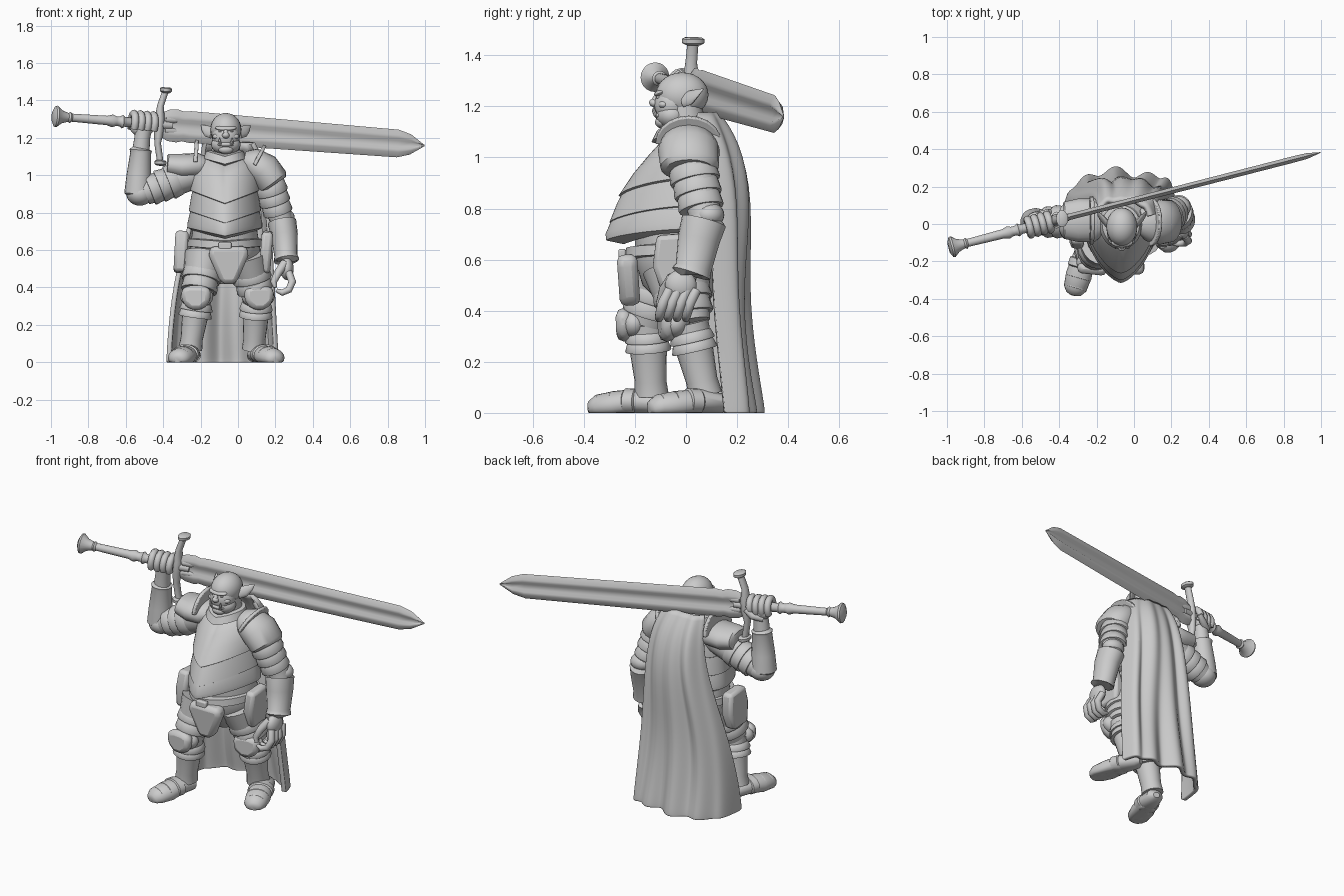
import bpy, bmesh, math
from math import sin, cos, pi, radians
from mathutils import Vector, Matrix

if "Cube" in bpy.data.objects:
    bpy.data.objects.remove(bpy.data.objects["Cube"])

grey = bpy.data.materials.new("plain_grey")
grey.use_nodes = True
grey.diffuse_color = (0.6, 0.6, 0.6, 1)
grey.node_tree.nodes["Principled BSDF"].inputs["Base Color"].default_value = (0.6, 0.6, 0.6, 1)
parts = []


def finish(name, bm):
    bmesh.ops.recalc_face_normals(bm, faces=bm.faces)
    me = bpy.data.meshes.new(name)
    bm.to_mesh(me)
    bm.free()
    me.materials.append(grey)
    ob = bpy.data.objects.new(name, me)
    bpy.context.collection.objects.link(ob)
    parts.append(ob)
    return ob


def loft(name, rings, closed=True):
    bm = bmesh.new()
    vs = [[bm.verts.new(p) for p in r] for r in rings]
    n = len(vs[0])
    for a, b in zip(vs, vs[1:]):
        for i in range(n if closed else n - 1):
            j = (i + 1) % n
            bm.faces.new((a[i], a[j], b[j], b[i]))
    if closed:
        bm.faces.new(vs[0])
        bm.faces.new(vs[-1])
    return finish(name, bm)


def tube(name, path, wide=1.0, n=20, ref=(0, 1, 0), floor=False):
    """Round section swept along (x, y, z, radius) points."""
    pts = [Vector(p[:3]) for p in path]
    rings = []
    for i, p in enumerate(pts):
        t = (pts[min(i + 1, len(pts) - 1)] - pts[max(i - 1, 0)]).normalized()
        v = Vector(ref)
        v = (v - t * v.dot(t)).normalized()
        u = v.cross(t)
        ring = [p + path[i][3] * (cos(2 * pi * k / n) * u + wide * sin(2 * pi * k / n) * v) for k in range(n)]
        if floor:
            for q in ring:
                q.z = max(q.z, 0)
        rings.append(ring)
    return loft(name, rings)


def ball(name, loc, size, tilt=0):
    bm = bmesh.new()
    m = Matrix.Translation(loc) @ Matrix.Rotation(tilt, 4, 'X') @ Matrix.Diagonal((*size, 1))
    bmesh.ops.create_uvsphere(bm, u_segments=24, v_segments=14, radius=1, matrix=m)
    return finish(name, bm)


def lames(name, a, b, r0, r1, count, wide=1.0):
    """Overlapping flared armour bands from a to b."""
    a, b = Vector(a), Vector(b)
    for i in range(count):
        path = []
        for k, s in ((-.15, .85), (.1, .97), (.9, 1.08), (1.02, 1.06), (1.04, .85)):
            t = (i + k) / count
            path.append((*a.lerp(b, t), (r0 + (r1 - r0) * t) * s))
        tube(f"{name}_{i + 1}", path, wide)


def plate(name, pts, loc, yaw=0, lean=0, depth=.03, bevel=.008):
    """Upright extruded outline; yaw 0 faces the front."""
    m = Matrix.Translation(loc) @ Matrix.Rotation(radians(yaw), 4, 'Z') @ Matrix.Rotation(radians(90 + lean), 4, 'X')
    bm = bmesh.new()
    f = bm.faces.new([bm.verts.new((x, y, -depth / 2)) for x, y in pts])
    ext = bmesh.ops.extrude_face_region(bm, geom=[f])["geom"]
    bmesh.ops.translate(bm, verts=[g for g in ext if isinstance(g, bmesh.types.BMVert)], vec=(0, 0, depth))
    bm.transform(m)
    ob = finish(name, bm)
    mod = ob.modifiers.new("bevel", 'BEVEL')
    mod.width, mod.segments = bevel, 2
    return ob


CX = -.07


def body(name, rows, v=0, e=1.3, n=48):
    """Torso shell from (z, half width, front, back); v dips the front edge, e sharpens the keel."""
    rings = []
    for z, rx, f, b in rows:
        ring = []
        for k in range(n):
            c, s = cos(2 * pi * k / n), sin(2 * pi * k / n)
            q = e if s < 0 else 1
            dip = v * (1 - abs(c) ** q) if s < 0 else 0
            ring.append((CX + rx * math.copysign(abs(c) ** q, c),
                         -f * abs(s) ** q if s < 0 else b * s, z - dip))
        rings.append(ring)
    return loft(name, rings)


# Torso armour, belt and hips
body("chest_plate", [(1.12, .09, .1, .09), (1.07, .15, .15, .13), (1.0, .182, .21, .14), (.92, .187, .264, .15), (.91, .17, .24, .13)], .07)
body("middle_plate", [(.95, .165, .235, .13), (.89, .18, .268, .14), (.81, .193, .3, .15), (.8, .175, .27, .13)], .065)
body("belly_plate", [(.85, .175, .265, .13), (.8, .187, .292, .14), (.745, .2, .315, .15), (.72, .2, .312, .15), (.705, .175, .24, .13)], .045)
body("hips", [(.72, .17, .2, .13), (.6, .19, .2, .14), (.5, .16, .17, .13), (.42, .07, .09, .08)], 0, 1)
body("belt", [(.665, .17, .2, .13), (.66, .195, .235, .15), (.62, .2, .24, .15), (.615, .17, .2, .13)], .015, 1)
body("collar", [(1.08, .09, .1, .09), (1.09, .115, .135, .11), (1.13, .1, .115, .1), (1.135, .08, .09, .08)], .03, 1)
plate("belt_buckle", [(-.035, -.02), (.035, -.02), (.035, .02), (-.035, .02)], (CX, -.25, .622))
plate("groin_plate", [(-.1, .1), (.1, .1), (.105, .05), (.045, -.09), (.02, -.1), (-.02, -.1), (-.045, -.09), (-.105, .05)],
      (CX + .02, -.225, .52), 0, 4, .08, .025)
tasset = [(-.075, .11), (.065, .12), (.09, .02), (.075, -.1), (-.055, -.11), (-.09, -.01)]
plate("left_tasset", tasset, (.15, -.04, .585), 90, 4, .06, .018)
plate("right_tasset", tasset, (-.305, -.04, .585), -90, -3, .07, .018)

# Head
ball("skull", (-.065, -.015, 1.245), (.083, .103, .088))
ball("face", (-.065, -.055, 1.205), (.074, .07, .075))
ball("jaw", (-.065, -.055, 1.165), (.079, .064, .055))
ball("brow", (-.065, -.1, 1.253), (.058, .026, .013), .3)
ball("nose", (-.065, -.125, 1.213), (.02, .02, .016), -.3)
tube("nose_bridge", [(-.065, -.108, 1.25, .01), (-.065, -.128, 1.215, .014)], 1, 10)
ball("lower_lip", (-.065, -.106, 1.165), (.045, .02, .013))
ball("chin", (-.065, -.095, 1.138), (.04, .026, .024))
tube("neck", [(-.065, .01, 1.06, .08), (-.065, -.01, 1.2, .072)])
for s, side in ((1, "left"), (-1, "right")):
    x = -.065
    tube(side + "_ear", [(x + s * .07, -.01, 1.225, .03), (x + s * .095, .02, 1.235, .032),
                         (x + s * .115, .045, 1.252, .02), (x + s * .13, .068, 1.268, .003)], .45, 12)
    tube(side + "_tusk", [(x + s * .03, -.118, 1.165, .009), (x + s * .034, -.127, 1.185, .007), (x + s * .034, -.124, 1.202, .001)], 1, 8)
    ball(side + "_cheek", (x + s * .045, -.088, 1.207), (.026, .02, .016))
    ball(side + "_eye", (x + s * .028, -.107, 1.235), (.012, .009, .006))


# Legs: thigh, knee armour, greave and layered shoe
def leg(side, hip, knee, ankle, heel, toe):
    hip, knee, ankle, heel, toe = map(Vector, (hip, knee, ankle, heel, toe))
    tube(side + "_thigh", [(*hip, .115), (*hip.lerp(knee, .4), .1), (*knee, .075)], 1.15)
    lames(side + "_thigh_band", hip.lerp(knee, .35), hip.lerp(knee, .85), .105, .09, 2, 1.1)
    tube(side + "_greave", [(*knee, .075), (*knee.lerp(ankle, .35), .07), (*knee.lerp(ankle, .8), .059), (*ankle, .064)], 1.05)
    lames(side + "_knee_band", knee.lerp(ankle, .12), knee.lerp(ankle, .38), .082, .084, 2)
    d = (toe - heel).normalized()
    face = Vector((d.x * .4, -1, 0)).normalized()
    yaw = math.degrees(math.atan2(face.x, -face.y))
    plate(side + "_knee_cap", [(-.08, .045), (-.03, .06), (.03, .06), (.08, .045), (.075, -.03), (.03, -.07), (-.03, -.07), (-.075, -.03)],
          knee + face * .085, yaw, 0, .06, .025)
    ball(side + "_knee", knee + face * .05, (.088, .055, .06))
    up = Vector((0, 0, 1))
    L = (toe - heel).length
    spots = ((0, .03, .02), (.08, .036, .05), (.35, .045, .062), (.65, .03, .07), (.88, .022, .062), (.97, .014, .042), (1, .012, .02))
    tube(side + "_shoe", [(*(heel + d * L * t + up * h), r) for t, h, r in spots], .8, 20, (0, 0, 1), True)
    for i, t in enumerate((.38, .56, .74)):
        h, r = .044 - .03 * (t - .38), .073 - .008 * i
        tube(f"{side}_shoe_band_{i + 1}", [(*(heel + d * L * (t + k) + up * h), r * s)
             for k, s in ((-.02, .85), (0, .98), (.13, 1.0), (.15, .85))], .72, 20, (0, 0, 1), True)


leg("right", (-.175, -.09, .57), (-.215, -.155, .35), (-.255, -.135, .07), (-.24, -.08, 0), (-.325, -.38, 0))
leg("left", (.045, -.04, .57), (.1, .01, .35), (.085, .075, .07), (.085, .165, 0), (.205, -.145, 0))

# Lowered left arm
ridge = [(.13 * cos(pi * k / 10), .12 * sin(pi * k / 10)) for k in range(11)]
tube("left_pauldron", [(.03, .01, 1.08, .05), (.07, .01, 1.07, .08), (.135, .01, 1.03, .094), (.185, .015, .965, .09), (.195, .015, .95, .075)], 1.28)
plate("left_shoulder_ridge", ridge, (.088, .01, 1.055), 90, 28, .02, .005)
tube("left_upper_arm", [(.15, .02, 1.02, .085), (.19, .05, .88, .078), (.23, .075, .77, .062), (.245, .05, .66, .06)])
lames("left_arm_band", (.165, .025, .96), (.215, .06, .8), .086, .074, 3, 1.12)
ball("left_elbow", (.235, .09, .775), (.068, .06, .05))
tube("left_bracer", [(.235, .07, .755, .06), (.235, .07, .75, .077), (.248, .05, .68, .072), (.256, .03, .57, .062), (.26, .02, .545, .068), (.26, .02, .54, .045)], 1.15)
ball("left_palm", (.262, -.02, .5), (.036, .062, .06), -.3)
for i in range(4):
    y = -.09 + .035 * i
    tube(f"left_finger_{i + 1}", [(.272, y + .025, .48, .02), (.29, y, .43, .021), (.272, y - .012, .388, .019), (.235, y - .015, .372, .017), (.205, y - .015, .385, .01)], 1, 10)
tube("left_thumb", [(.25, -.05, .53, .024), (.215, -.085, .48, .022), (.19, -.1, .43, .018), (.2, -.105, .4, .01)], 1, 10)

# Raised right arm
tube("right_pauldron", [(-.17, .02, 1.05, .05), (-.21, .02, 1.05, .07), (-.3, .02, 1.045, .07), (-.375, .02, 1.055, .06), (-.38, .02, 1.055, .05)], 1.65)
plate("right_shoulder_ridge", ridge, (-.228, .02, 1.07), -90, -4, .022, .005)
tube("right_upper_arm", [(-.2, .02, 1.02, .08), (-.35, .015, .97, .085), (-.5, .01, .91, .07)])
lames("right_arm_band", (-.32, .015, .98), (-.47, .01, .92), .09, .078, 3)
ball("right_elbow", (-.525, .01, .9), (.072, .075, .062))
tube("right_bracer", [(-.53, .01, .89, .05), (-.535, .01, .905, .073), (-.53, .008, 1.0, .066), (-.52, .005, 1.12, .056), (-.52, .005, 1.135, .06), (-.518, .005, 1.145, .045)])
tube("right_wrist", [(-.52, .005, 1.12, .047), (-.512, .003, 1.2, .042), (-.5, 0, 1.27, .045)])

# Greatsword, laid out in its own frame: along, up, out
origin = Vector((-.99, -.127, 1.316))
along = Vector((1.97, .505, -.156)).normalized()
up = (Vector((0, 0, 1)) - along * along.z).normalized()
out = up.cross(along)


def sw(s, h=0, t=0):
    return origin + along * s + up * h + out * t


def shaft(name, profile):
    tube(name, [(*sw(s), r) for s, r in profile])


shaft("pommel", [(0, .03), (.012, .055), (.022, .058), (.05, .035), (.085, .024), (.095, .03), (.105, .022)])
shaft("grip", [(.08, .021), (.3, .025), (.33, .034), (.35, .026), (.37, .026), (.385, .036), (.4, .026), (.6, .026), (.66, .02)])
section = ((1, 0), (.62, .017), (.4, .017), (.2, .007), (-.2, .007), (-.4, .017), (-.62, .017), (-1, 0))
loop = list(section) + [(h, -t) for h, t in reversed(section[1:-1])]
stations = ((.61, .07, 1), (.64, .084, 1), (.69, .088, 1), (.72, .079, 1), (.76, .085, 1), (1.91, .074, 1), (1.98, .054, .9), (2.058, .003, .1))
loft("blade", [[sw(s, h * w, t * k) for h, t in loop] for s, w, k in stations])
for h in (-.03, .03):
    tube("blade_langet", [(*sw(.62, h), .022), (*sw(.67, h), .018), (*sw(.72, h * 1.2), .004)], 1, 10)
tube("crossguard", [(*sw(s, h), r) for s, h, r in ((.61, -.2, .017), (.588, -.1, .018), (.59, -.035, .026), (.59, .035, .026), (.588, .1, .018), (.612, .19, .017))], 1.3, 14)
for h, end in ((.185, "top"), (-.205, "bottom")):
    tube(f"guard_{end}_cap", [(*sw(.612, h + k), r) for k, r in ((-.014, .02), (-.006, .031), (.01, .032), (.016, .024))], 1.4)

# Right hand wrapped round the grip
ball("right_palm", sw(.5, -.025, .012), (.065, .04, .045))
for i in range(4):
    s = .445 + .036 * i
    arc = [radians(-130 + 26 * k) for k in range(11)]
    tube(f"right_finger_{i + 1}", [(*sw(s, .049 * cos(a), .044 * sin(a)), .02) for a in arc], 1, 10, tuple(along))
tube("right_thumb", [(*sw(s, h, t), r) for s, h, t, r in ((.48, -.06, .03, .022), (.54, -.04, .05, .021), (.575, -.005, .052, .015))], 1, 10, (0, 0, 1))

# Cape: rows of (height, right edge, left edge, back, right wrap, left wrap, fold depth)
rows = ((1.17, -.18, .08, .12, .04, .08, .004), (1.06, -.195, .14, .195, .07, .13, .01), (.84, -.225, .16, .245, .11, .14, .016),
        (.48, -.325, .18, .21, .13, .09, .022), (.2, -.36, .195, .235, .21, .08, .026), (.02, -.37, .205, .265, .26, .09, .028), (0, -.37, .205, .265, .26, .09, .028))
sheet = []
for z, x0, x1, yb, wrap_r, wrap_l, fold in rows:
    line = []
    for k in range(73):
        u = k / 72
        bend = sin((u - .5) * 2.6) / sin(1.3)
        wave = sin(u * 29 + z * 1.5) * .65 + sin(u * 17 - z * 2) * .5
        wrap = wrap_r * abs(2 * u - 1) ** 3.5 if u < .5 else wrap_l * abs(2 * u - 1) ** 2.5
        line.append(((x0 + x1) / 2 + bend * (x1 - x0) / 2, yb - wrap + fold * wave, z))
    sheet.append(line)
cape = loft("cape", sheet, closed=False)
sub = cape.modifiers.new("smooth", 'SUBSURF')
sub.levels = sub.render_levels = 2
sol = cape.modifiers.new("thickness", 'SOLIDIFY')
sol.thickness, sol.offset = .025, 0

# Smooth shading with sharp armour edges
bpy.ops.object.select_all(action='DESELECT')
for ob in parts:
    ob.select_set(True)
bpy.context.view_layer.objects.active = parts[0]
bpy.ops.object.shade_smooth_by_angle(angle=radians(40))
